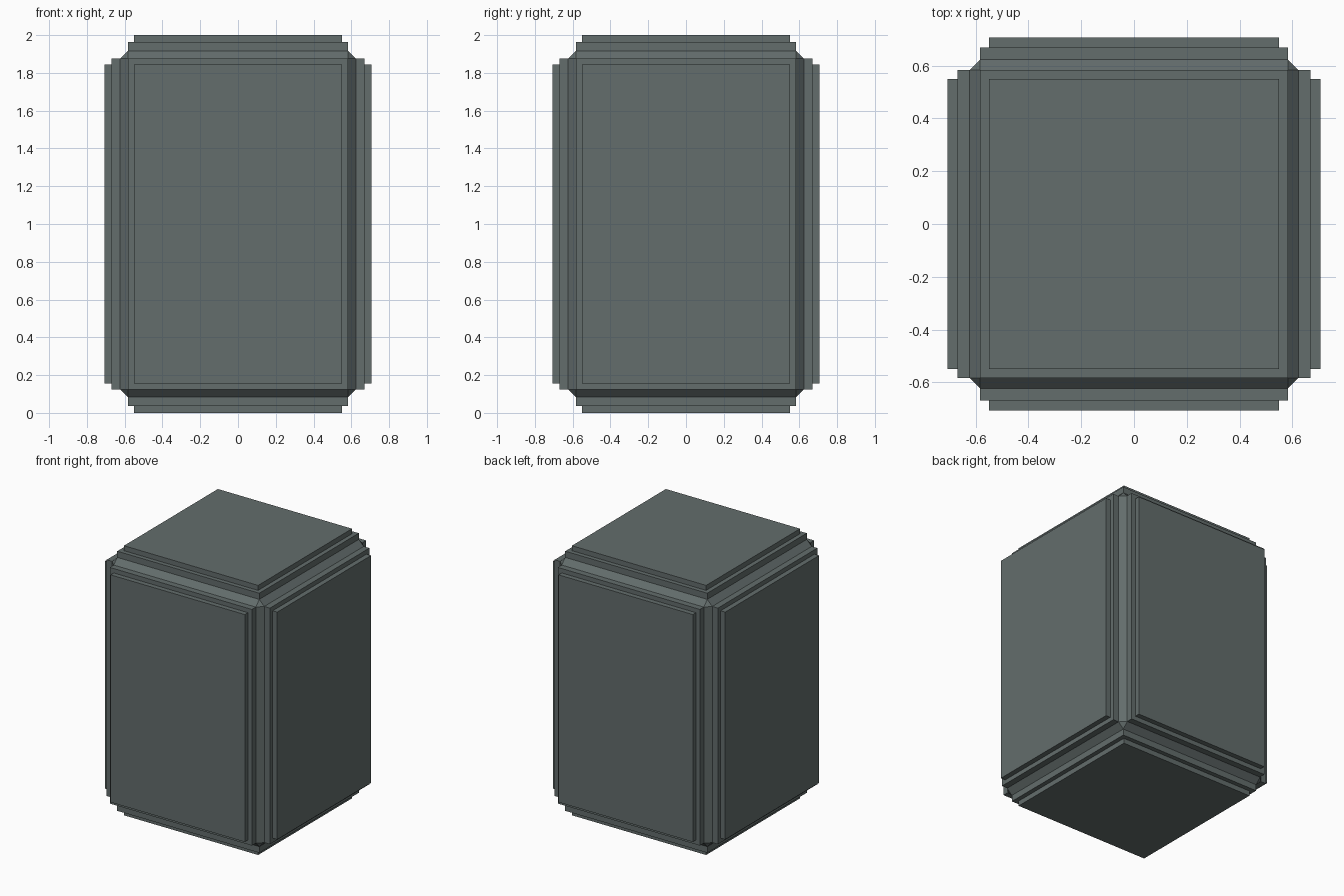
import bpy, bmesh
from mathutils import Vector

if "Cube" in bpy.data.objects:
    bpy.data.objects.remove(bpy.data.objects["Cube"])

# Chamfered core half sizes and the stepped panel dimensions
HALF = Vector((0.624, 0.624, 0.917))
CHAMFER = 0.041
STEP_1 = 0.046      # first raised step
MARGIN = 0.046      # ledge around the outer panel
STEP_2 = 0.037      # outer panel

mat = bpy.data.materials.new("dark grey green metal")
mat.diffuse_color = (0.125, 0.153, 0.150, 1)
mat.use_nodes = True
mat.node_tree.nodes["Principled BSDF"].inputs["Base Color"].default_value = mat.diffuse_color

bm = bmesh.new()


def raise_face(face, height):
    """Extrude one face straight out along its normal and return the new cap."""
    normal = face.normal.copy()
    cap = bmesh.ops.extrude_discrete_faces(bm, faces=[face])["faces"][0]
    bmesh.ops.translate(bm, verts=cap.verts, vec=normal * height)
    cap.normal_update()
    return cap


# Core block with chamfered edges
bmesh.ops.create_cube(bm, size=2)
bmesh.ops.scale(bm, vec=HALF, verts=bm.verts)
bmesh.ops.bevel(bm, geom=bm.edges[:], offset=CHAMFER, offset_type='OFFSET',
                segments=1, profile=0.5, affect='EDGES')
bm.normal_update()

# Two raised steps on each of the six sides
sides = [f for f in bm.faces if max(abs(c) for c in f.normal) > 0.99]
for side in sides:
    cap = raise_face(side, STEP_1)
    bmesh.ops.inset_individual(bm, faces=[cap], thickness=MARGIN)
    raise_face(cap, STEP_2)

bmesh.ops.recalc_face_normals(bm, faces=bm.faces)
mesh = bpy.data.meshes.new("stepped_crate")
bm.to_mesh(mesh)
bm.free()
mesh.materials.append(mat)

crate = bpy.data.objects.new("stepped_crate", mesh)
crate.location.z = HALF.z + STEP_1 + STEP_2
bpy.context.collection.objects.link(crate)
